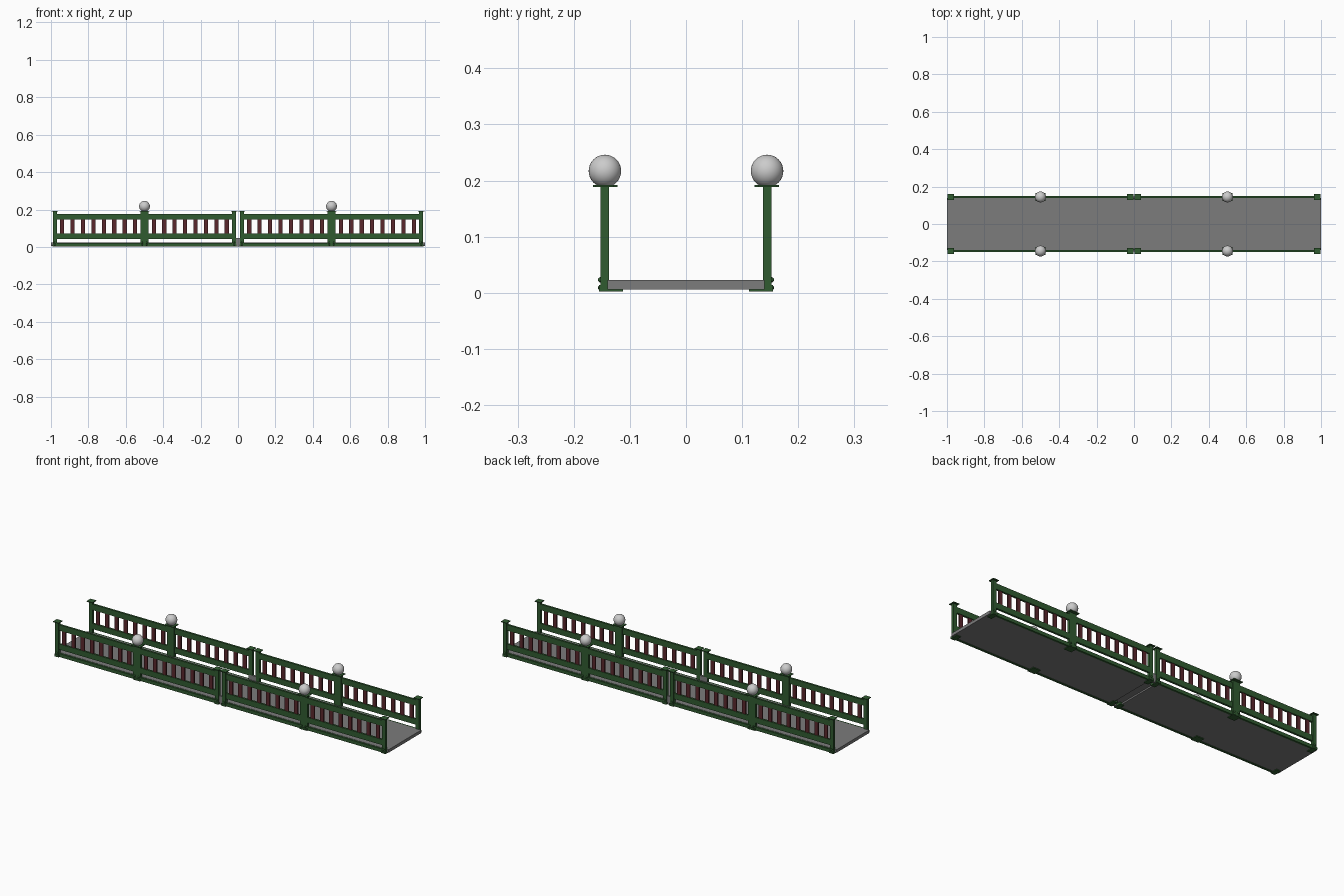
import bpy, bmesh
from mathutils import Matrix, Vector

if "Cube" in bpy.data.objects:
    bpy.data.objects.remove(bpy.data.objects["Cube"])


def material(name, rgb):
    m = bpy.data.materials.new(name)
    m.diffuse_color = (*rgb, 1)
    m.use_nodes = True
    m.node_tree.nodes["Principled BSDF"].inputs["Base Color"].default_value = m.diffuse_color
    return m


GREEN = material("green_paint", (0.03, 0.105, 0.03))
RED = material("dark_red_paint", (0.10, 0.02, 0.025))
GREY = material("deck_grey", (0.2, 0.2, 0.2))


def finish(bm, name, mat=None):
    bmesh.ops.recalc_face_normals(bm, faces=bm.faces)
    me = bpy.data.meshes.new(name)
    bm.to_mesh(me)
    bm.free()
    ob = bpy.data.objects.new(name, me)
    bpy.context.collection.objects.link(ob)
    if mat:
        me.materials.append(mat)
    return ob


def add_box(bm, x0, x1, y0, y1, z0, z1):
    c = Vector(((x0 + x1) / 2, (y0 + y1) / 2, (z0 + z1) / 2))
    s = Matrix.Diagonal((x1 - x0, y1 - y0, z1 - z0, 1))
    bmesh.ops.create_cube(bm, size=1, matrix=Matrix.Translation(c) @ s)


def add_bolt(bm, x, y, z):
    bmesh.ops.create_uvsphere(bm, u_segments=10, v_segments=6, radius=0.005,
                              matrix=Matrix.Translation((x, y, z)))


Y = 0.1445        # centre line of the fence
MID = (-0.5, 0.5)
ENDS = (-0.979, -0.021, 0.021, 0.979)

# deck: two slabs and a thin recessed joint plate
bm = bmesh.new()
for x0, x1 in ((-1, -0.022), (0.022, 1)):
    add_box(bm, x0, x1, -0.14, 0.14, 0.006, 0.0225)
add_box(bm, -0.022, 0.022, -0.14, 0.14, 0.014, 0.0225)
finish(bm, "deck", GREY)

for side, label in ((-1, "front"), (1, "back")):
    def strip(bm, x0, x1, a, b, z0, z1):
        # box whose y range is measured outward from the middle of the deck
        add_box(bm, x0, x1, min(side * a, side * b), max(side * a, side * b), z0, z1)

    # short plate closing the joint between the two fence sections
    bm = bmesh.new()
    strip(bm, -0.03, 0.012, 0.137, 0.148, 0.003, 0.048)
    finish(bm, label + "_joint_plate", GREY)

    # slim end posts with thin caps and inward feet
    bm = bmesh.new()
    for x in ENDS:
        strip(bm, x - 0.011, x + 0.011, 0.137, 0.152, 0.002, 0.189)
        strip(bm, x - 0.017, x + 0.017, 0.128, 0.161, 0.188, 0.192)
        strip(bm, x - 0.013, x + 0.013, 0.112, 0.155, 0.002, 0.014)
        for z in (0.009, 0.023):
            add_bolt(bm, x, side * 0.152, z)
    finish(bm, label + "_end_posts", GREEN)

    # wide lamp posts
    bm = bmesh.new()
    for x in MID:
        strip(bm, x - 0.022, x + 0.022, 0.137, 0.152, 0.002, 0.189)
        strip(bm, x - 0.027, x + 0.027, 0.122, 0.166, 0.188, 0.192)
        strip(bm, x - 0.022, x + 0.022, 0.112, 0.155, 0.002, 0.014)
        for dx in (-0.012, 0.012):
            for z in (0.009, 0.023):
                add_bolt(bm, x + dx, side * 0.152, z)
    finish(bm, label + "_lamp_posts", GREEN)

    # globes on the lamp posts
    bm = bmesh.new()
    for x in MID:
        bmesh.ops.create_uvsphere(bm, u_segments=32, v_segments=16, radius=0.029,
                                  matrix=Matrix.Translation((x, side * Y, 0.217)))
    for f in bm.faces:
        f.smooth = True
    finish(bm, label + "_globes")

    # rails and balusters of the two sections
    rails, bars = bmesh.new(), bmesh.new()
    for sx in (-1, 1):
        x0, x1 = sorted((sx * 0.021, sx * 0.979))
        strip(rails, x0, x1, 0.139, 0.150, 0.146, 0.177)
        strip(rails, x0, x1, 0.139, 0.150, 0.043, 0.073)
        strip(rails, x0, x1, 0.139, 0.150, 0.003, 0.021)
        for lo, hi in ((x0 + 0.011, sx * 0.5 - 0.022), (sx * 0.5 + 0.022, x1 - 0.011)):
            for i in range(8):
                x = lo + (hi - lo) * (i + 0.5) / 8
                strip(bars, x - 0.011, x + 0.011, 0.141, 0.148, 0.072, 0.147)
    finish(rails, label + "_rails", GREEN)
    finish(bars, label + "_balusters", RED)
